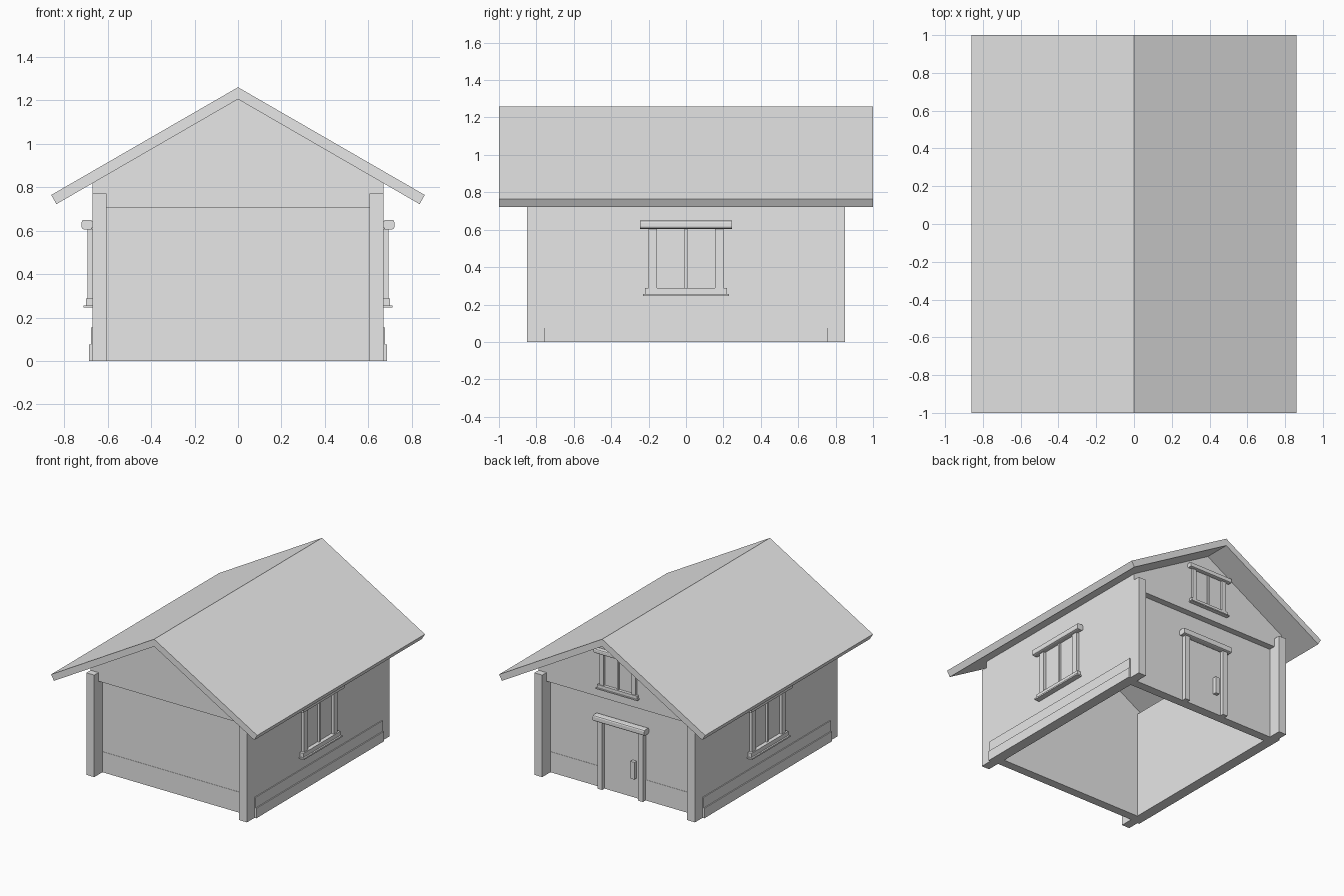
import bpy, bmesh
from mathutils import Matrix, Vector

cube = bpy.data.objects.get("Cube")
if cube:
    bpy.data.objects.remove(cube)

grey = bpy.data.materials.new("plain_grey")
grey.use_nodes = True
grey.diffuse_color = (0.8, 0.8, 0.8, 1)
grey.node_tree.nodes["Principled BSDF"].inputs["Base Color"].default_value = (0.8, 0.8, 0.8, 1)


def finish(name, bm, matrix=None):
    if matrix:
        bm.transform(matrix)
    bmesh.ops.recalc_face_normals(bm, faces=bm.faces)
    mesh = bpy.data.meshes.new(name)
    bm.to_mesh(mesh)
    bm.free()
    mesh.materials.append(grey)
    obj = bpy.data.objects.new(name, mesh)
    bpy.context.collection.objects.link(obj)
    return obj


def box(name, x, y, z, matrix=None, bevel=0):
    """Box from its (low, high) range on each axis."""
    bm = bmesh.new()
    bmesh.ops.create_cube(bm, size=1)
    for v in bm.verts:
        v.co = Vector([sum(r) / 2 + c * (r[1] - r[0]) for r, c in zip((x, y, z), v.co)])
    if bevel:
        edges = [e for e in bm.edges if abs(e.verts[0].co.x - e.verts[1].co.x) > 1e-5]
        bmesh.ops.bevel(bm, geom=edges, offset=bevel, segments=2, profile=0.5, affect='EDGES')
    return finish(name, bm, matrix)


def extrude_y(name, profile, y0, y1):
    """Extrude an (x, z) outline along y."""
    bm = bmesh.new()
    face = bm.faces.new([bm.verts.new((x, y0, z)) for x, z in profile])
    ext = bmesh.ops.extrude_face_region(bm, geom=[face])
    moved = [g for g in ext["geom"] if isinstance(g, bmesh.types.BMVert)]
    bmesh.ops.translate(bm, verts=moved, vec=(0, y1 - y0, 0))
    return finish(name, bm)


def placed(turn, x, y, z, scale=1):
    return (Matrix.Translation((x, y, z)) @ Matrix.Rotation(turn, 4, 'Z')
            @ Matrix.Scale(scale, 4))


def window(name, matrix):
    """Window facing local -y, with its sill base at the local origin."""
    box(name + "_sill_plate", (-.23, .23), (-.042, 0), (0, .011), matrix)
    box(name + "_sill", (-.22, .22), (-.03, 0), (.011, .042), matrix)
    for side in (-1, 1):
        x = sorted((side * .155, side * .2))
        box(name + "_jamb", x, (-.022, 0), (.042, .36), matrix)
    box(name + "_mullion", (-.008, .008), (-.015, 0), (.042, .36), matrix)
    box(name + "_lintel", (-.245, .245), (-.05, 0), (.36, .405), matrix, bevel=.011)


PI = 3.14159265
WALL, INNER, SLOPE = .67, .605, .577
APEX = 1.26
UNDER = APEX - .055

# Pitched roof slab
extrude_y("roof", [(-.86, .764), (0, APEX), (.86, .764), (.836, .722),
                   (0, UNDER), (-.836, .722)], -1, 1)

# Long walls, their ends standing proud as corner posts
eave = UNDER - SLOPE * WALL
for side in (-1, 1):
    tag = "left" if side > 0 else "right"

    def span(a, b):
        return sorted((side * a, side * b))

    box(tag + "_wall", span(INNER, WALL), (-.85, .85), (0, .77))
    box(tag + "_wall_top", span(INNER, WALL), (-.8, .8), (.77, eave))
    # Lapped base boards
    box(tag + "_lower_base_board", span(WALL, .685), (-.76, .76), (0, .075))
    box(tag + "_upper_base_board", span(WALL, .677), (-.76, .76), (.075, .155))
    window(tag + "_window", placed(side * PI / 2, side * WALL, 0, .245))

# End walls with base board, tie beam and gable
for side in (-1, 1):
    tag = "back" if side > 0 else "front"

    def depth(a, b):
        return sorted((side * a, side * b))

    box(tag + "_wall", (-INNER, INNER), depth(.685, .75), (0, .77))
    box(tag + "_base_board", (-INNER, INNER), depth(.75, .752), (0, .155))
    box(tag + "_tie_beam", (-INNER, INNER), depth(.685, .8), (.705, .77))
    extrude_y(tag + "_gable", [(-WALL, .77), (WALL, .77), (WALL, eave),
                               (0, UNDER), (-WALL, eave)], *depth(.685, .8))

# Gable window at the back
window("gable_window", placed(PI, 0, .8, .775, .75))

# Back door
box("door_leaf", (-.15, .15), (.75, .757), (0, .51))
for side in (-1, 1):
    box("door_jamb", sorted((side * .15, side * .19)), (.75, .785), (0, .51))
box("door_lintel", (-.215, .215), (.75, .805), (.51, .555), bevel=.011)
box("door_handle", (-.118, -.085), (.757, .785), (.15, .28))
